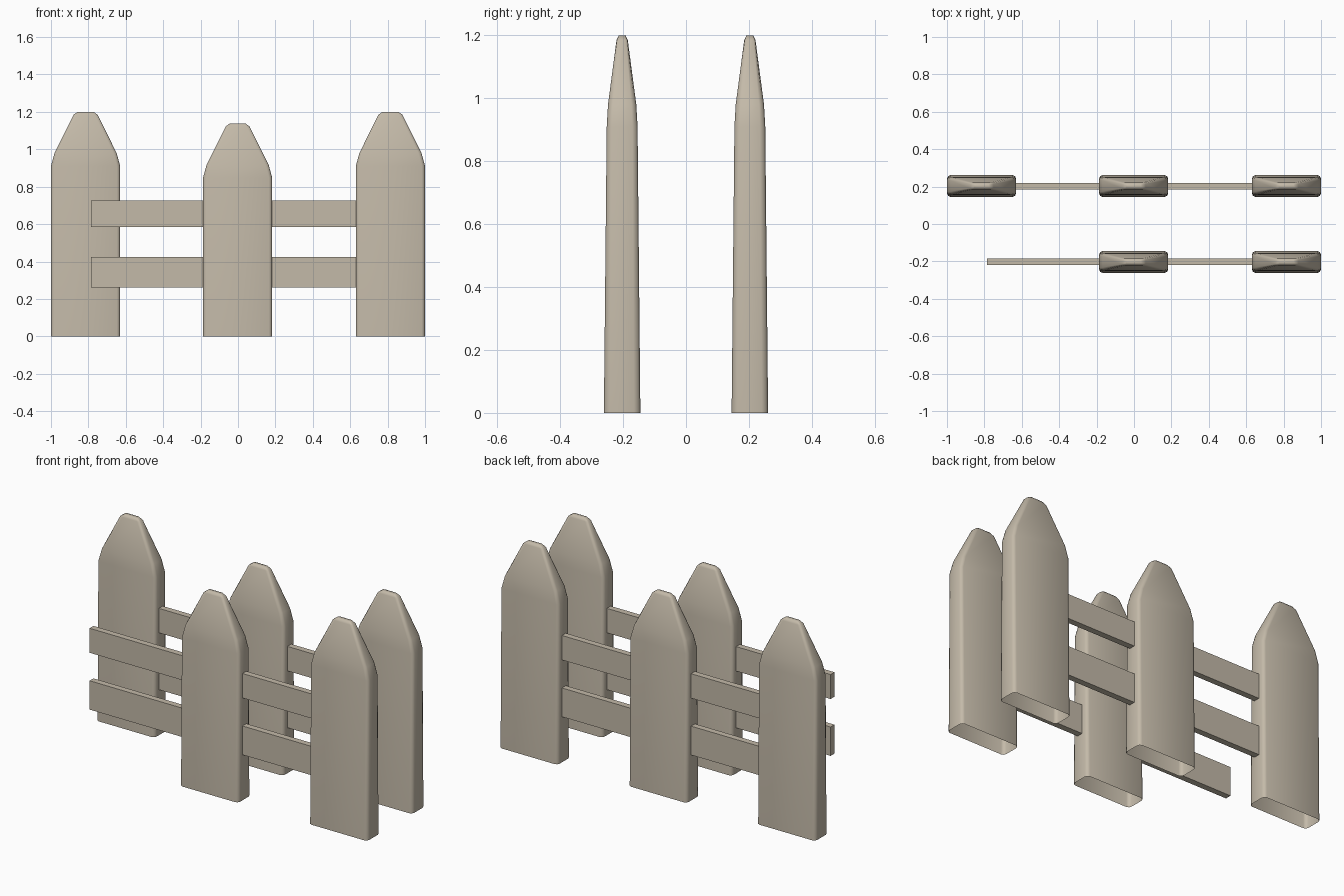
import bpy
import bmesh

cube = bpy.data.objects.get("Cube")
if cube:
    bpy.data.objects.remove(cube, do_unlink=True)

ROW_Y = 0.203

wood = bpy.data.materials.new("weathered_wood")
wood.use_nodes = True
wood.diffuse_color = (0.55, 0.49, 0.395, 1)
bsdf = next(n for n in wood.node_tree.nodes if n.type == 'BSDF_PRINCIPLED')
bsdf.inputs["Base Color"].default_value = wood.diffuse_color
bsdf.inputs["Roughness"].default_value = 0.9


def finish(name, bm, location):
    bmesh.ops.recalc_face_normals(bm, faces=bm.faces)
    mesh = bpy.data.meshes.new(name)
    bm.to_mesh(mesh)
    bm.free()
    mesh.materials.append(wood)
    obj = bpy.data.objects.new(name, mesh)
    obj.location = location
    bpy.context.collection.objects.link(obj)
    return obj


def picket(name, x, y, drop):
    # Tapered board: stacked chamfered rectangles (height, half width, half depth)
    rows = [(0, 0.185, 0.058), (0.91 - drop, 0.185, 0.049),
            (0.98 - drop, 0.166, 0.045), (1.185 - drop, 0.064, 0.018),
            (1.2 - drop, 0.043, 0.011)]
    bm = bmesh.new()
    rings = []
    for z, w, d in rows:
        cx, cy = min(0.018, w * 0.3), d * 0.35
        quarter = [(w, d - cy), (w - cx * 0.3, d - cy * 0.3), (w - cx, d)]
        outline = quarter + [(-px, py) for px, py in reversed(quarter)]
        outline += [(-px, -py) for px, py in outline]
        rings.append([bm.verts.new((px, py, z)) for px, py in outline])
    count = len(rings[0])
    for low, high in zip(rings, rings[1:]):
        for i in range(count):
            j = (i + 1) % count
            bm.faces.new((low[i], low[j], high[j], high[i]))
    # Closed tip, open hollow foot
    bm.faces.new(rings[-1])
    obj = finish(name, bm, (x, y, 0))
    bpy.ops.object.select_all(action='DESELECT')
    obj.select_set(True)
    bpy.context.view_layer.objects.active = obj
    bpy.ops.object.shade_smooth_by_angle(angle=1.2)


def rail(name, y, x0, x1, z0, z1):
    bm = bmesh.new()
    bmesh.ops.create_cube(bm, size=1)
    bmesh.ops.scale(bm, vec=(x1 - x0, 0.035, z1 - z0), verts=bm.verts)
    finish(name, bm, ((x0 + x1) / 2, y, (z0 + z1) / 2))


# Pickets: the front row lacks the right-hand one
for row, y in (("front", -ROW_Y), ("back", ROW_Y)):
    for side, x, drop in (("right", -0.815, 0), ("middle", -0.002, 0.063), ("left", 0.815, 0)):
        if (row, side) != ("front", "right"):
            picket(f"{row}_{side}_picket", x, y, drop)
    # Horizontal rails
    for level, z0, z1 in (("lower", 0.26, 0.425), ("upper", 0.585, 0.725)):
        rail(f"{row}_{level}_rail", y, -0.785, 0.785, z0, z1)
